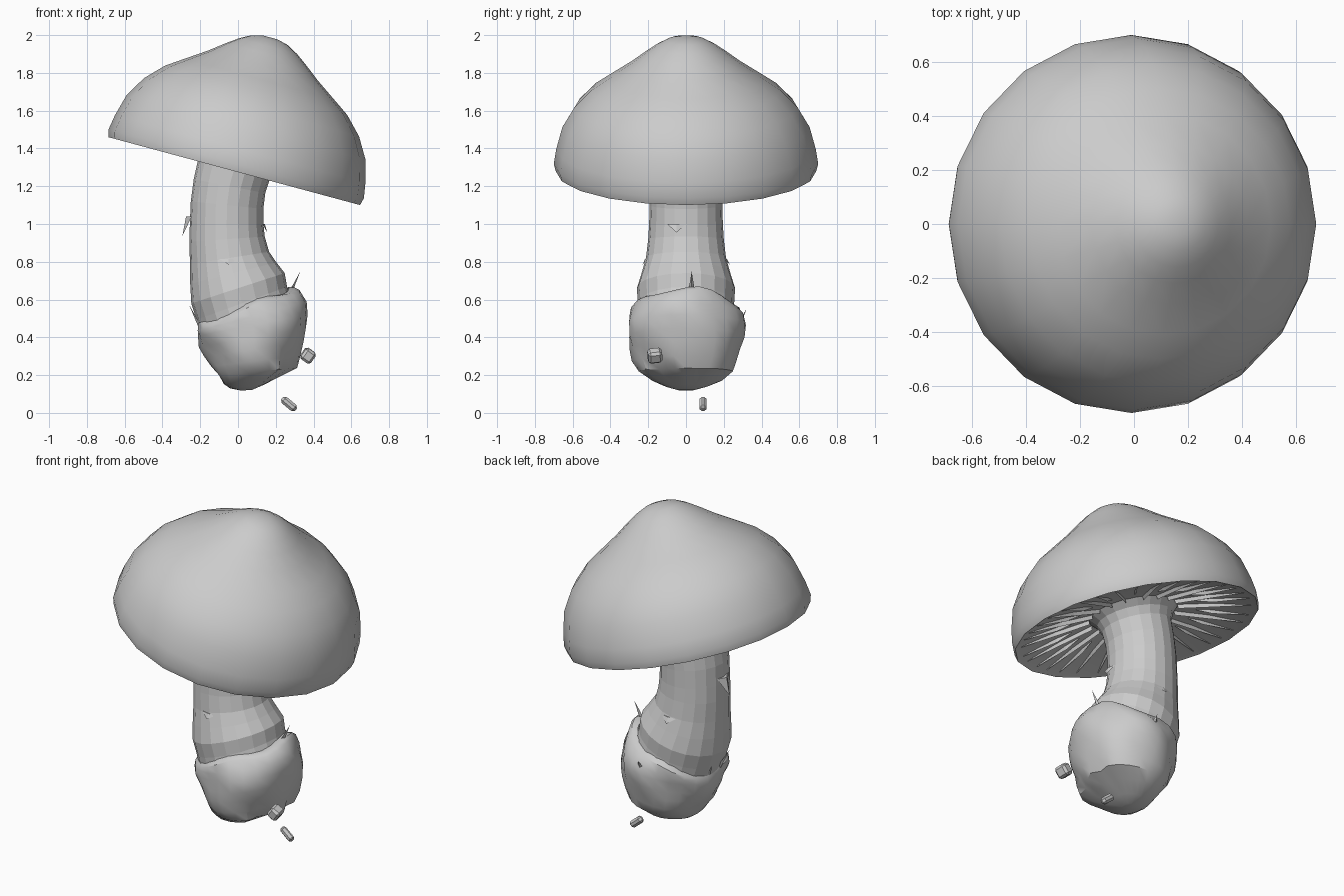
import bpy, bmesh, random
from math import sin, cos, pi, radians
from mathutils import Vector, Euler

if "Cube" in bpy.data.objects:
    bpy.data.objects.remove(bpy.data.objects["Cube"])

random.seed(4)


def finish(name, bm, smooth=None):
    bmesh.ops.recalc_face_normals(bm, faces=bm.faces)
    me = bpy.data.meshes.new(name)
    bm.to_mesh(me)
    bm.free()
    ob = bpy.data.objects.new(name, me)
    bpy.context.collection.objects.link(ob)
    if smooth:
        bpy.ops.object.select_all(action='DESELECT')
        bpy.context.view_layer.objects.active = ob
        ob.select_set(True)
        bpy.ops.object.shade_smooth_by_angle(angle=radians(smooth))
    return ob


def loft(name, rings, sides, smooth=None, shape=None, ends=(True, True)):
    """Rings are (centre x, centre z, radius along x, radius along y, tilt)."""
    bm = bmesh.new()
    rows = []
    for k, (cx, cz, rx, ry, t) in enumerate(rings):
        t = radians(t)
        row = []
        for i in range(sides):
            a = 2 * pi * i / sides
            s, lift = shape(k, a) if shape else (1, 0)
            u = rx * cos(a) * s
            row.append(bm.verts.new((cx + u * cos(t) + lift * sin(t), ry * sin(a) * s,
                                     cz - u * sin(t) + lift * cos(t))))
        rows.append(row)
    for lo, hi in zip(rows, rows[1:]):
        for i in range(sides):
            j = (i + 1) % sides
            bm.faces.new((lo[i], lo[j], hi[j], hi[i]))
    for row, on in zip((rows[0], rows[-1]), ends):
        if on:
            c = bm.verts.new(sum((v.co for v in row), Vector()) / sides)
            for i in range(sides):
                bm.faces.new((row[i], row[(i + 1) % sides], c))
    return finish(name, bm, smooth)


# Cap: tilted dome with a central bump and a hollow underside
TILT = 15.1
AX = Vector((sin(radians(TILT)), 0, cos(radians(TILT))))
UX = Vector((cos(radians(TILT)), 0, -sin(radians(TILT))))
RIM = Vector((-0.02, 0, 1.28))
profile = [(.04, .733), (.1, .718), (.16, .685), (.22, .642), (.30, .58), (.41, .505),
           (.50, .443), (.59, .35), (.655, .24), (.687, .12), (.70, .04), (.69, 0),
           (.665, .012), (.45, .065), (.24, .10)]
cap_rings = []
for r, h in profile:
    c = RIM + AX * h
    cap_rings.append((c.x, c.z, r, r, TILT))
loft("cap", cap_rings, 20, smooth=40, ends=(True, False))

# Gills: thin radial blades under the cap
bm = bmesh.new()
N = 36
for i in range(N):
    a = 2 * pi * (i + random.uniform(-.2, .2)) / N
    inner = .25 if i % 2 == 0 else .36
    d = UX * cos(a) + Vector((0, sin(a), 0))
    side = (UX * -sin(a) + Vector((0, cos(a), 0))) * .005
    top = [RIM + d * r + AX * h for r, h in ((inner, .105), (.45, .07), (.65, .02))]
    low = [RIM + d * r + AX * h for r, h in ((inner, .075), (.45, .043), (.65, .012))]
    L = [bm.verts.new(p - side) for p in top]
    M = [bm.verts.new(p) for p in low]
    R = [bm.verts.new(p + side) for p in top]
    for k in range(2):
        bm.faces.new((L[k], L[k + 1], M[k + 1], M[k]))
        bm.faces.new((M[k], M[k + 1], R[k + 1], R[k]))
finish("gills", bm)

# Stem: bent, flared at the cap and swollen at the base
stem = [(.06, .46, .26, -20), (.02, .58, .255, -20), (0, .66, .26, -18),
        (-.025, .74, .235, -14), (-.045, .82, .212, -9), (-.058, .92, .2, -4),
        (-.06, 1.0, .195, 1), (-.058, 1.1, .193, 6), (-.045, 1.2, .193, 11),
        (-.02, 1.295, .197, 15), (-.007, 1.34, .215, 15), (.007, 1.38, .255, 15)]
loft("stem", [(x, z, r, r, t) for x, z, r, t in stem], 20, ends=(True, False))


# Root sac: lumpy torn cup around the base, with a broken hollow low on the right
def lumps(k, a):
    wave = .025 * sin(3 * a + k) + .02 * sin(5 * a - 1.3 * k) + random.uniform(-.015, .015)
    deg = (a * 180 / pi + 180) % 360 - 180
    lift = .014 * sin(4 * a + .6) if k < 3 else 0
    if k == 0:
        wave = 0
    if k in (7, 8, 9) and -50 < deg < 25:
        wave -= (.10, .20, .16)[k - 7] * (.6 if -2 < deg < 12 else 1)
    return 1 + wave, lift


sac = [(.04, .57, .245, .245, -20), (.05, .565, .268, .262, -20), (.055, .55, .285, .285, -19),
       (.07, .51, .297, .30, -15), (.08, .465, .297, .305, -11), (.085, .40, .285, .302, -10),
       (.09, .34, .265, .29, -9), (.10, .275, .248, .275, -7), (.11, .22, .222, .25, -5),
       (.08, .175, .16, .19, -8), (.05, .14, .09, .11, -6), (.045, .12, .03, .04, -3)]
loft("root_sac", sac, 24, smooth=35, shape=lumps, ends=(False, True))


# Flakes: small torn scales given by two base corners, a raised middle and a tip
def flake(name, base, tip, across, out):
    bm = bmesh.new()
    b, t, w, o = (Vector(v) for v in (base, tip, across, out))
    v = [bm.verts.new(p) for p in (b - w, b + w, b + o, t)]
    for f in ((0, 2, 3), (2, 1, 3), (0, 1, 2), (0, 3, 1)):
        bm.faces.new([v[i] for i in f])
    finish(name, bm)


flakes = [((-.245, 0, 1.04), (-.295, 0, .935), (0, .05, 0), (-.03, 0, 0)),
          ((.13, -.05, 1.0), (.155, -.05, .955), (0, .05, 0), (.012, 0, 0)),
          ((-.05, -.205, .815), (-.05, -.23, .785), (.05, 0, 0), (0, -.012, 0)),
          ((-.03, .205, .815), (-.03, .235, .78), (.05, 0, 0), (0, .012, 0)),
          ((.27, .03, .64), (.33, .03, .75), (0, .018, 0), (.018, 0, 0)),
          ((-.19, -.03, .45), (-.26, -.05, .575), (0, .02, 0), (-.018, 0, 0)),
          ((-.19, .05, .45), (-.235, .09, .52), (0, .02, 0), (-.015, 0, 0)),
          ((.10, .29, .50), (.10, .32, .55), (.02, 0, 0), (0, .012, 0))]
for i, f in enumerate(flakes):
    flake(f"flake_{i + 1}", *f)


# Soil crumbs: bevelled lumps falling from the broken base
def crumb(name, loc, size, rot):
    bm = bmesh.new()
    bmesh.ops.create_cube(bm, size=1)
    bmesh.ops.scale(bm, vec=size, verts=bm.verts)
    bmesh.ops.bevel(bm, geom=bm.edges[:], offset=.013, segments=1, affect='EDGES')
    bmesh.ops.rotate(bm, matrix=Euler([radians(r) for r in rot]).to_matrix(), verts=bm.verts)
    bmesh.ops.translate(bm, vec=loc, verts=bm.verts)
    finish(name, bm)


crumb("crumb_upper", (.37, -.165, .303), (.065, .075, .07), (8, 35, 10))
crumb("crumb_lower", (.27, .09, .047), (.095, .036, .042), (0, 40, 0))
